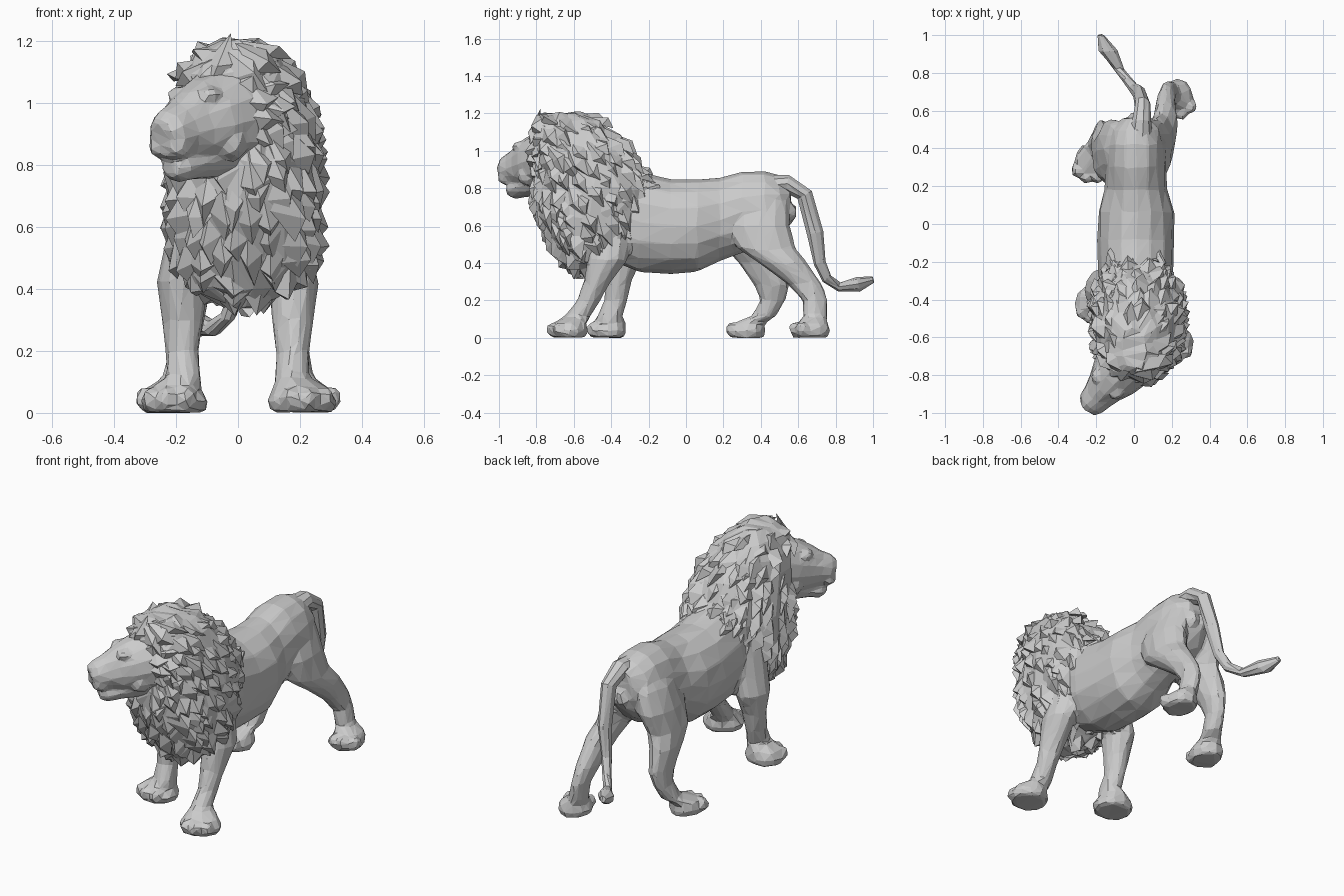
import bpy, bmesh, math, random
from mathutils import Vector, Matrix

if "Cube" in bpy.data.objects:
    bpy.data.objects.remove(bpy.data.objects["Cube"])

random.seed(4)
X, Y, Z = Vector((1, 0, 0)), Vector((0, 1, 0)), Vector((0, 0, 1))


def ring_point(c, u, v, a, power):
    f = lambda s: math.copysign(abs(s) ** power, s)
    return c + u * f(math.cos(a)) + v * f(math.sin(a))


def tube(bm, rings, u, v=None, n=12, power=1.0):
    """Loft rings (centre, ru, rv); v=None keeps rings square to the path."""
    cs = [Vector(r[0]) for r in rings]
    loops = []
    for i, (_, ru, rv) in enumerate(rings):
        t = (cs[min(i + 1, len(cs) - 1)] - cs[max(i - 1, 0)]).normalized()
        w = v or t.cross(u).normalized()
        loops.append([bm.verts.new(ring_point(cs[i], u * ru, w * rv, math.tau * k / n, power))
                      for k in range(n)])
    for a, b in zip(loops, loops[1:]):
        for k in range(n):
            bm.faces.new((a[k], a[(k + 1) % n], b[(k + 1) % n], b[k]))
    bm.faces.new(loops[0][::-1])
    bm.faces.new(loops[-1])


def blob(bm, c, r, turn=0.0):
    m = Matrix.Translation(c) @ Matrix.Rotation(turn, 4, 'Z') @ Matrix.Diagonal((*r, 1))
    bmesh.ops.create_icosphere(bm, subdivisions=2, radius=1, matrix=m)


def roughen(bm, amount):
    for v in bm.verts:
        v.co += Vector([random.uniform(-amount, amount) for _ in range(3)])
        v.co.z = max(v.co.z, 0)
    bmesh.ops.triangulate(bm, faces=bm.faces)


def finish(bm, name, voxel=None, ratio=1.0, smooth=3):
    bmesh.ops.recalc_face_normals(bm, faces=bm.faces)
    me = bpy.data.meshes.new(name)
    bm.to_mesh(me)
    bm.free()
    ob = bpy.data.objects.new(name, me)
    bpy.context.collection.objects.link(ob)
    if voxel:  # fuse the overlapping forms, then reduce to flat facets
        m = ob.modifiers.new("fuse", 'REMESH')
        m.mode, m.voxel_size = 'VOXEL', voxel
        m = ob.modifiers.new("relax", 'SMOOTH')
        m.factor, m.iterations = 0.5, smooth
        m = ob.modifiers.new("facet", 'DECIMATE')
        m.ratio = ratio


# Torso (y, z, half width, half height), blended with the legs
bm = bmesh.new()
torso = [(-.48, .66, .17, .22), (-.25, .62, .2, .27), (-.08, .598, .205, .255), (.06, .6, .203, .25),
         (.18, .635, .165, .22), (.3, .672, .16, .218), (.42, .685, .155, .205),
         (.5, .7, .125, .165), (.56, .72, .07, .11)]
tube(bm, [((.012, y, z), rx, rz) for y, z, rx, rz in torso], X, Z, 16)


def leg(side, paw, upper, shift, hip):
    """Paw plus level slices (x, y, z, rx, ry); the stride shift fades out at the hip."""
    slide = lambda z: shift * max(0, 1 - z / hip)
    px, py = side * paw[0], paw[1] + shift
    rings = [((px, py + back, z), paw[2] * s, .1 * s)
             for z, s, back in ((0, .92, 0), (.04, 1.04, 0), (.075, .85, .01))]
    rings += [((side * x, y + slide(z), z), rx, ry) for x, y, z, rx, ry in upper]
    tube(bm, rings, X, Y, 12)
    ahead = Vector((side * .3, -1, 0)).normalized()
    for k in (-1, 0, 1):  # toes
        blob(bm, Vector((px, py, .045)) + ahead * (.08 - .018 * abs(k)) + ahead.cross(Z) * k * .055,
             (.034, .038, .04))


fore = [(.175, -.58, .115, .058, .068), (.178, -.52, .2, .053, .062), (.178, -.475, .3, .066, .073),
        (.18, -.42, .42, .083, .105), (.12, -.38, .7, .08, .13)]
hind = [(.195, .69, .115, .05, .064), (.18, .69, .2, .044, .066), (.167, .64, .28, .053, .093),
        (.162, .52, .4, .07, .128), (.14, .43, .48, .08, .155), (.115, .39, .6, .085, .17),
        (.08, .4, .72, .075, .15), (.05, .41, .82, .03, .08)]
for side, shift in ((1, 0), (-1, .21)):
    leg(side, (.205, -.63, .108), fore, shift, .65)
for side, shift in ((1, 0), (-1, -.34)):
    leg(side, (.23, .665, .085), hind, shift, .6)
for x in (.005, .055):
    blob(bm, (x, .555, .67), (.032, .04, .05))
roughen(bm, .005)
finish(bm, "body_with_legs", .013, .045)

# Tail with tuft: points with width and depth
bm = bmesh.new()
tail = [(.03, .42, .81, .07, .06), (.04, .54, .825, .052, .048), (.045, .635, .765, .04, .042),
        (.03, .69, .56, .034, .043), (0, .715, .4, .028, .032), (-.03, .755, .315, .027, .029),
        (-.08, .82, .272, .028, .025), (-.14, .92, .288, .05, .042), (-.175, 1.0, .31, .016, .016)]
tube(bm, [(p, ru, rv) for *p, ru, rv in tail], X, None, 9)
roughen(bm, .003)
finish(bm, "tail")

# Head, turned toward one side: rings (distance, width, height) along the gaze
d = Vector((-.62, -.75, -.2)).normalized()
side = Vector((.77, -.637, 0)).normalized()
up = side.cross(d)
up = up if up.z > 0 else -up
skull = Vector((.015, -.66, .97))
bm = bmesh.new()
tube(bm, [(skull + d * s, w, h) for s, w, h in
          ((0, .17, .17), (.115, .16, .165), (.2, .135, .148), (.275, .103, .124),
           (.335, .085, .1), (.39, .074, .084), (.42, .05, .06))], side, None, 14)
tube(bm, [(skull + d * s - Z * .11, r, r * .8) for s, r in ((.13, .1), (.27, .07), (.34, .06), (.375, .035))],
     side, None, 12)
ang = math.atan2(side.y, side.x)
nose = skull + d * .405 + Z * .045
blob(bm, nose, (.046, .03, .03), ang)
for s in (-1, 1):
    blob(bm, nose + side * s * .037 - d * .03 - Z * .08, (.038, .045, .04), ang)     # lip pads
    blob(bm, skull + d * .22 + up * .1 + side * s * .062, (.042, .05, .03), ang)     # brows
    blob(bm, skull + d * .18 - up * .06 + side * s * .09, (.05, .06, .065), ang)     # cheeks
roughen(bm, .004)
finish(bm, "head", .009, .04, 3)

# Mane core, level slices (height, half width, front y, back y)
slices = [(.345, .055, -.6, -.46), (.4, .165, -.66, -.40), (.5, .232, -.72, -.28), (.65, .245, -.8, -.21),
          (.8, .243, -.825, -.17), (1.0, .215, -.82, -.29), (1.1, .18, -.82, -.39),
          (1.16, .13, -.81, -.45), (1.2, .07, -.77, -.56)]
core = [(Vector((.02 if z < 1.05 else 0, (a + b) / 2, z)), rx, (b - a) / 2) for z, rx, a, b in slices]
bm = bmesh.new()
tube(bm, core, X, Y, 18, .87)
roughen(bm, .012)
finish(bm, "mane_core")


def mane_point(z, a):
    i = next((i for i in range(len(core) - 2) if z < core[i + 1][0].z), len(core) - 2)
    p, q = core[i], core[i + 1]
    t = (z - p[0].z) / (q[0].z - p[0].z)
    c, rx, ry = [m + (n - m) * t for m, n in zip(p, q)]
    return ring_point(c, X * rx, Y * ry, a, .87)


def lock(bm, p, n, flow, length, width, lift):
    """One blunt, ridged tuft lying on the mane."""
    f = (flow - n * flow.dot(n)).normalized()
    s = n.cross(f)
    root = bm.verts.new(p - f * length * .45 - n * .014)
    left, right = [bm.verts.new(p + s * k * width / 2 - n * .014 + f * random.uniform(-.02, .03))
                   for k in (-1, 1)]
    ridge = bm.verts.new(p + n * lift + (s * random.uniform(-.3, .3) + f * .3) * width)
    end = bm.verts.new(p + f * length * .55 + n * lift * random.uniform(-.3, .35))
    for face in ((root, left, ridge), (root, ridge, right), (left, end, ridge),
                 (right, ridge, end), (left, right, end), (root, right, left)):
        bm.faces.new(face)


# Mane locks in staggered rows, flowing down and away from the face
face_c = skull + d * .12
bm = bmesh.new()
for row in range(13):
    z0 = .375 + row * .066
    loop = [mane_point(z0, math.tau * k / 12) for k in range(12)]
    around = sum((loop[k] - loop[k - 1]).length for k in range(12))
    count = max(5, int(around / .085))
    for k in range(count):
        a = math.tau * (k + row % 2 * .5 + random.uniform(-.25, .25)) / count
        z = min(1.18, z0 + random.uniform(-.025, .025))
        p = mane_point(z, a)
        n = (mane_point(z, a + .06) - mane_point(z, a - .06)).cross(
            mane_point(z + .01, a) - mane_point(z - .01, a)).normalized()
        off = p - face_c
        if off.dot(d) > -.02 and (off - d * off.dot(d)).length < .16:
            continue
        flow = Vector((0, .3, -.9)) + off.normalized() * .7
        low = .7 if z < .45 else 1
        lock(bm, p, n, flow, low * random.uniform(.14, .21), random.uniform(.09, .13),
             random.uniform(.016, .04))
finish(bm, "mane_locks")

# Ruff of locks framing the face
bm = bmesh.new()
for ring, (r, back, count) in enumerate(((.16, .015, 15), (.175, .07, 17))):
    for k in range(count):
        a = math.tau * (k + ring * .5) / count
        out = side * math.cos(a) + up * math.sin(a)
        lock(bm, face_c + out * r - d * back, (d * .4 + out * .8).normalized(),
             out * .35 - d * .9 - Z * .3, random.uniform(.13, .19), .1, .026)
finish(bm, "face_ruff")

# Tufts running down the back of the neck
bm = bmesh.new()
for k in range(5):
    for x in (-.1, -.03, .05, .12):
        p = Vector((x, -.42 + .055 * k + random.uniform(-.02, .02), 1.08 - .056 * k - abs(x) * .35))
        lock(bm, p, Vector((x * 1.5, .5, .8)).normalized(), Vector((x, .7, -.6)),
             random.uniform(.13, .17), .11, .03)
finish(bm, "neck_tufts")
